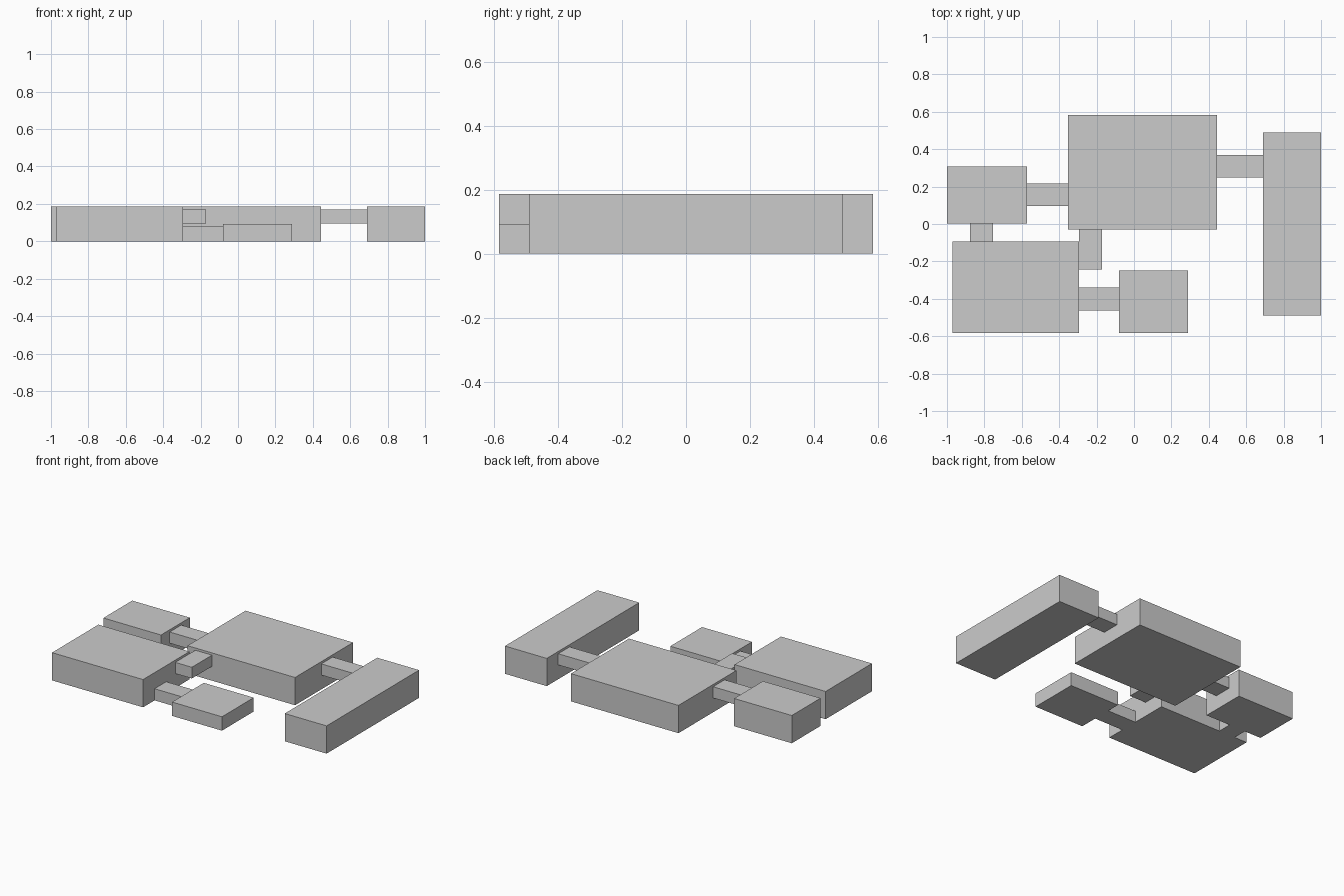
import bpy

if "Cube" in bpy.data.objects:
    bpy.data.objects.remove(bpy.data.objects["Cube"])


def block(name, x0, x1, y0, y1, z0, z1):
    """Axis-aligned box given by its extents."""
    bpy.ops.mesh.primitive_cube_add(size=1)
    ob = bpy.context.object
    ob.name = ob.data.name = name
    ob.location = ((x0 + x1) / 2, (y0 + y1) / 2, (z0 + z1) / 2)
    ob.scale = (x1 - x0, y1 - y0, z1 - z0)
    bpy.ops.object.transform_apply(location=True, rotation=False, scale=True)
    return ob


FULL, HALF = 0.186, 0.093      # two-level and one-level room heights
LOW = (0.0, 0.078)             # ground-level corridor
HIGH = (0.096, 0.171)          # upper-level corridor

# Rooms: x range, y range, height
rooms = {
    "west_room": (-1.0, -0.573, 0.003, 0.308, FULL),
    "central_room": (-0.353, 0.444, -0.030, 0.584, FULL),
    "east_room": (0.69, 1.0, -0.49, 0.489, FULL),
    "southwest_room": (-0.97, -0.295, -0.093, -0.584, FULL),
    "south_room": (-0.08, 0.29, -0.248, -0.584, HALF),
}
for name, (x0, x1, ya, yb, h) in rooms.items():
    block(name, x0, x1, min(ya, yb), max(ya, yb), 0, h)

# Corridors linking the rooms: x range, y range, level
corridors = {
    "west_central_corridor": (-0.573, -0.353, 0.095, 0.217, HIGH),
    "central_east_corridor": (0.444, 0.69, 0.248, 0.368, HIGH),
    "central_southwest_corridor": (-0.295, -0.172, -0.243, -0.030, HIGH),
    "west_southwest_corridor": (-0.876, -0.755, -0.093, 0.003, LOW),
    "southwest_south_corridor": (-0.295, -0.08, -0.462, -0.339, LOW),
}
for name, (x0, x1, y0, y1, level) in corridors.items():
    block(name, x0, x1, y0, y1, *level)
